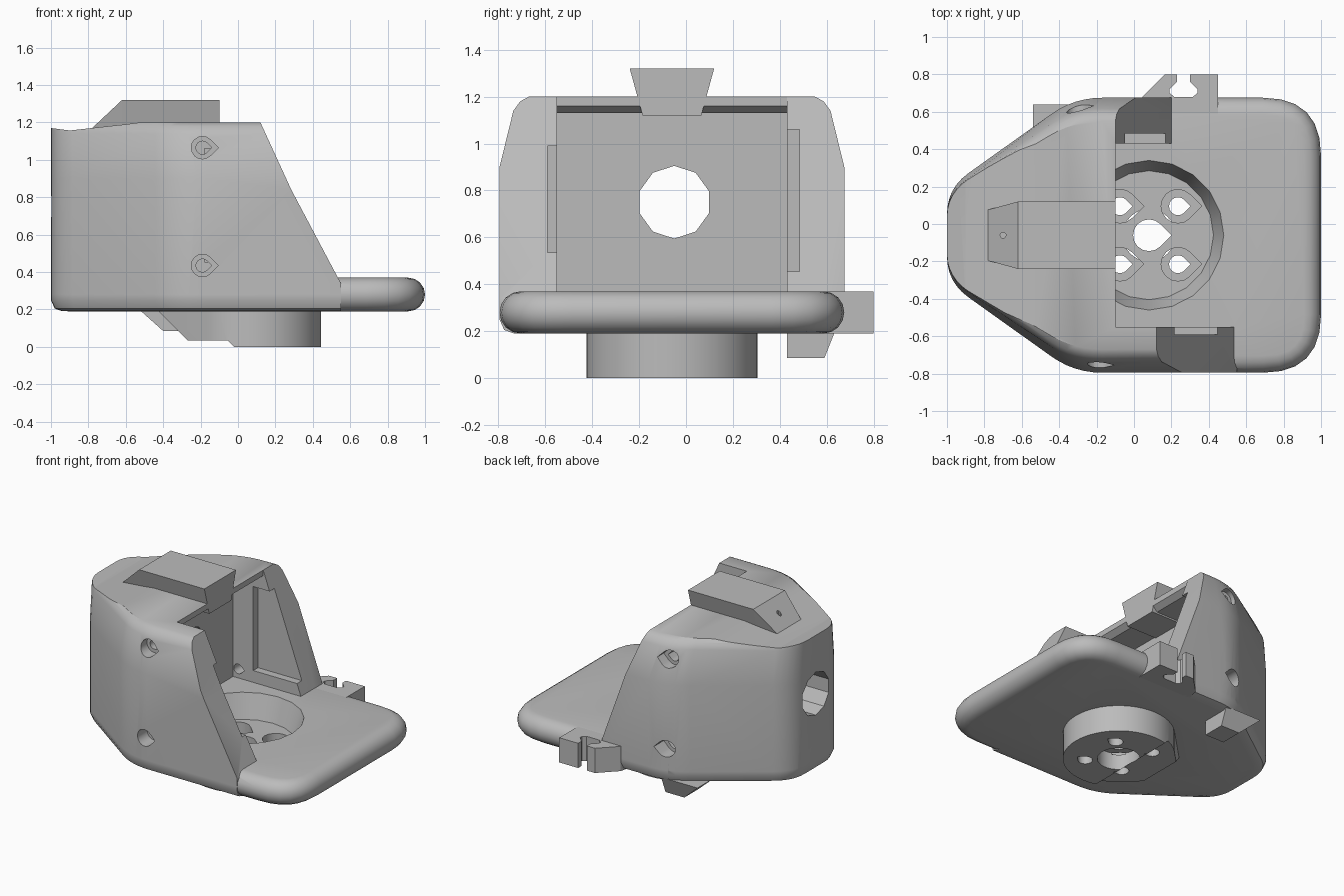
import bpy, bmesh
from math import sin, cos, pi, radians, hypot
from mathutils import Vector

if "Cube" in bpy.data.objects:
    bpy.data.objects.remove(bpy.data.objects["Cube"])

grey = bpy.data.materials.new("light_grey")
grey.use_nodes = True
grey.diffuse_color = (0.5, 0.5, 0.5, 1)
grey.node_tree.nodes["Principled BSDF"].inputs["Base Color"].default_value = (0.5, 0.5, 0.5, 1)
YC = -0.06   # symmetry line of the housing


def loft(name, rings):
    """Solid through a list of matching closed rings of 3D points."""
    bm = bmesh.new()
    loops = [[bm.verts.new(p) for p in ring] for ring in rings]
    n = len(loops[0])
    for a, b in zip(loops, loops[1:]):
        for i in range(n):
            j = (i + 1) % n
            bm.faces.new((a[i], a[j], b[j], b[i]))
    bm.faces.new(loops[0][::-1])
    bm.faces.new(loops[-1])
    bmesh.ops.recalc_face_normals(bm, faces=bm.faces)
    mesh = bpy.data.meshes.new(name)
    bm.to_mesh(mesh)
    bm.free()
    mesh.materials.append(grey)
    ob = bpy.data.objects.new(name, mesh)
    bpy.context.collection.objects.link(ob)
    return ob


def prism(name, pts, axis, lo, hi):
    """Extrude a 2D profile along an axis; the profile uses the other two axes in order."""
    def place(p, h):
        c = list(p)
        c.insert("xyz".index(axis), h)
        return c
    return loft(name, [[place(p, h) for p in pts] for h in (lo, hi)])


def box(name, x, y, z):
    return prism(name, [(x[0], y[0]), (x[1], y[0]), (x[1], y[1]), (x[0], y[1])], "z", *z)


def circle(cx, cy, r, n=32, start=0.0):
    return [(cx + r * cos(start + 2 * pi * i / n), cy + r * sin(start + 2 * pi * i / n)) for i in range(n)]


def teardrop(cx, cy, r, side=1, n=12):
    """Round hole with a 45 degree point towards +x or -x."""
    arc = [radians(45 + 270 * i / n) for i in range(n + 1)]
    return [(cx + side * r * cos(a), cy + r * sin(a)) for a in arc] + [(cx + side * r * 1.414, cy)]


def combine(ob, other, operation="DIFFERENCE"):
    mod = ob.modifiers.new("bool", "BOOLEAN")
    mod.operation, mod.object, mod.solver = operation, other, "EXACT"
    bpy.context.view_layer.objects.active = ob
    bpy.ops.object.modifier_apply(modifier=mod.name)
    bpy.data.objects.remove(other)


def rounded(corners, steps=6):
    """Round polygon corners given as (x, y, tangent length)."""
    out = []
    for i, (x, y, t) in enumerate(corners):
        p = Vector((x, y))
        a = Vector(corners[i - 1][:2])
        b = Vector(corners[(i + 1) % len(corners)][:2])
        a, b = p + (a - p).normalized() * t, p + (b - p).normalized() * t
        for k in range(steps + 1):
            s = k / steps
            out.append(a * (1 - s) ** 2 + p * 1.0 * 2 * s * (1 - s) + b * s * s)
    return out


half = [(-1, 0.25, 0.14), (-0.32, 0.735, 0.15), (1, 0.735, 0.31)]
outline = rounded([(x, -y, t) for x, y, t in half] + half[::-1])


def ring(z, inset=0.0, yscale=1.0):
    pts = []
    for i, p in enumerate(outline):
        d = outline[(i + 1) % len(outline)] - outline[i - 1]
        q = p + Vector((-d.y, d.x)).normalized() * inset
        pts.append((q.x, YC + q.y * yscale, z))
    return pts


# Hood: tall housing with a rounded lower rim and sides leaning in at the top
hood = loft("housing", [ring(0.191, 0.06), ring(0.205, 0.02), ring(0.25), ring(0.9),
                        ring(1.14, 0, 0.92), ring(1.18, 0, 0.88), ring(1.2, 0, 0.83)])
roof_dip = [(-1.2, 1.175), (-1, 1.17), (-0.9, 1.157), (-0.6, 1.19), (-0.45, 1.21), (-0.45, 1.4), (-1.2, 1.4)]
combine(hood, prism("cut", roof_dip, "y", -1, 1))
front_slope = [(0.12, 1.2), (0.285, 0.84), (0.55, 0.34), (0.55, 0), (2, 0), (2, 1.5), (-0.02, 1.5)]
combine(hood, prism("cut", front_slope, "y", -2, YC))
back_slope = [(-0.1, 1.2), (0.2, 0.37), (0.2, 0), (2, 0), (2, 1.5), (-0.21, 1.5)]
combine(hood, prism("cut", back_slope, "y", YC - 0.01, 2))
# Inner chamber, open to the right and above
chamber = [(-0.34, 0.36), (-0.34, 1.13), (-0.14, 1.13), (-0.1, 1.16), (-0.1, 1.5), (2, 1.5), (2, 0.36)]
combine(hood, prism("cut", chamber, "y", -0.55, 0.43))
# Shallow pockets in both side walls
combine(hood, box("cut", (-0.18, 1), (0.3, 0.485), (0.455, 1.06)))
combine(hood, box("cut", (-0.08, 1), (-0.59, -0.4), (0.535, 0.99)))
# Round window through the nose
combine(hood, prism("cut", circle(-0.05, 0.75, 0.155, 10, pi / 2), "x", -1.5, -0.2))
# Screw holes in the side walls
for z in (0.435, 1.065):
    for x, outer, seat, inner in ((-0.19, -1, -0.68, -0.5), (-0.3, 1, 0.56, 0.4)):
        combine(hood, prism("cut", teardrop(x, z, 0.06), "y", *sorted((outer, seat))))
        combine(hood, prism("cut", teardrop(x, z, 0.035), "y", *sorted((outer, inner))))

# Base plate with a fully rounded rim
angles = [radians(-90 + 180 * i / 8) for i in range(9)]
plate = loft("base_plate", [ring(0.28 + 0.09 * sin(a), 0.09 * (1 - cos(a))) for a in angles])
combine(hood, plate, "UNION")

# Round boss underneath, pointed towards the nose and ramped there
boss = prism("boss", teardrop(0.08, YC, 0.365, -1, 36), "z", 0, 0.25)
combine(boss, prism("cut", [(-0.6, -0.1), (-0.055, -0.1), (-0.055, 0.035), (-0.27, 0.035),
                            (-0.425, 0.19), (-0.6, 0.36)], "y", -1, 1))
combine(boss, prism("cut", [(-0.06, -0.1), (0.08, -0.1), (-0.055, 0.035), (-0.06, 0.035)], "y", -1, 1))
combine(hood, boss, "UNION")

# Conical recess in the floor with five pointed holes
combine(hood, loft("cut", [[(x, y, z) for x, y in circle(0.08, YC, r, 20)]
                           for z, r in ((0.2, 0.345), (0.37, 0.4), (0.38, 0.403))]))
for x in (-0.075, 0.235):
    for y in (YC - 0.155, YC + 0.155):
        combine(hood, prism("cut", teardrop(x, y, 0.09), "z", 0.11, 0.3))
        combine(hood, prism("cut", teardrop(x, y, 0.048), "z", -0.1, 0.3))
combine(hood, prism("cut", teardrop(0.08, YC, 0.085), "z", -0.1, 0.3))
combine(hood, prism("cut", circle(0.08, YC, 0.14), "z", -0.1, 0.12))

# Flared mounting rail on the roof, ramped at the nose end
def rail_ring(x, z):
    half_low, half_top = 0.125, 0.145 + 0.035 * (z - 1.2) / 0.12
    return [(x, YC - half_low, 1.12), (x, YC + half_low, 1.12),
            (x, YC + half_top, z), (x, YC - half_top, z)]

rail = loft("roof_rail", [rail_ring(-0.78, 1.17), rail_ring(-0.62, 1.32), rail_ring(-0.1, 1.32)])
combine(rail, prism("cut", circle(-0.7, YC, 0.016, 10), "z", 1.19, 1.4))

# Cable clip on the back edge
clip = prism("cable_clip", [(0.0, 0.5), (0.45, 0.5), (0.45, 0.8), (0.165, 0.8), (0.045, 0.68)], "z", 0.191, 0.369)
slot = [(0.23, 0.9), (0.23, 0.76), (0.19, 0.72), (0.19, 0.7), (0.215, 0.68),
        (0.315, 0.68), (0.34, 0.7), (0.34, 0.72), (0.3, 0.76), (0.3, 0.9)]
combine(clip, prism("cut", slot, "z", 0, 1))

# Small wedge foot below the back shoulder
foot = loft("wedge_foot", [[(-0.54, 0.43, 0.21), (-0.25, 0.43, 0.21), (-0.25, 0.64, 0.21), (-0.54, 0.64, 0.21)],
                           [(-0.4, 0.43, 0.085), (-0.25, 0.43, 0.085), (-0.25, 0.59, 0.085), (-0.4, 0.59, 0.085)]])

# Smooth the rounded areas and keep crisp edges
bpy.ops.object.select_all(action="DESELECT")
hood.select_set(True)
bpy.context.view_layer.objects.active = hood
bpy.ops.object.shade_smooth_by_angle(angle=radians(30))
